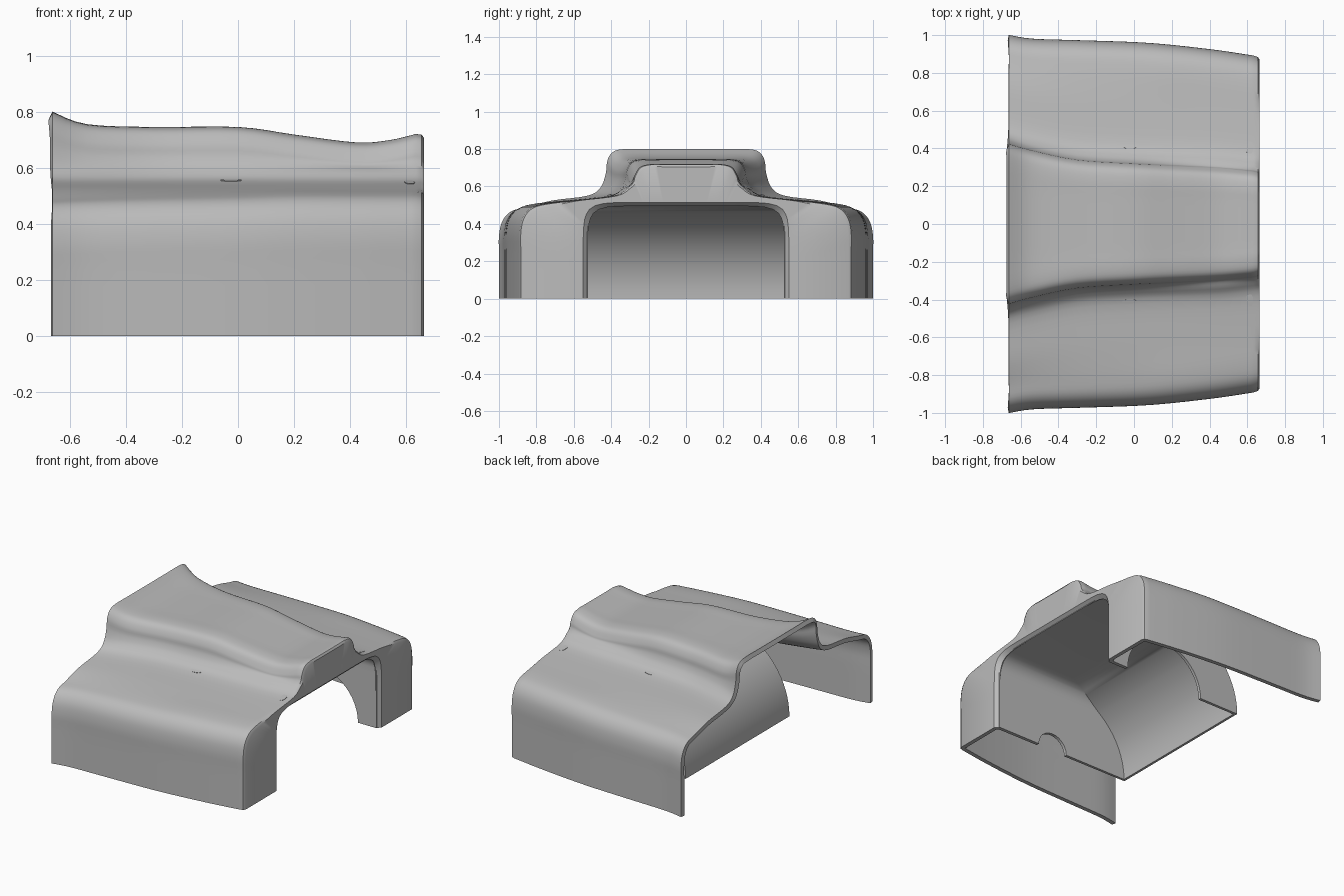
import bpy
import bmesh
from math import sin, cos, pi, sqrt, radians
from mathutils import Vector

if "Cube" in bpy.data.objects:
    bpy.data.objects.remove(bpy.data.objects["Cube"], do_unlink=True)

grey = bpy.data.materials.new("plain_grey")
grey.use_nodes = True
grey.diffuse_color = (0.5, 0.5, 0.5, 1)
grey.node_tree.nodes["Principled BSDF"].inputs["Base Color"].default_value = (0.5, 0.5, 0.5, 1)


def smooth(pts, steps):
    """Smooth curve through points of any dimension."""
    p = [pts[0]] + list(pts) + [pts[-1]]
    out = []
    for a, b, c, d in zip(p, p[1:], p[2:], p[3:]):
        for i in range(steps):
            t = i / steps
            out.append([0.5 * (2 * v + (w - u) * t + (2 * u - 5 * v + 4 * w - q) * t * t
                               + (3 * v - u - 3 * w + q) * t ** 3)
                        for u, v, w, q in zip(a, b, c, d)])
    return out + [list(pts[-1])]


def activate(ob):
    bpy.ops.object.select_all(action='DESELECT')
    ob.select_set(True)
    bpy.context.view_layer.objects.active = ob


def sheet(name, grids, thickness):
    """Mesh from grids of points, merged and thickened behind its faces."""
    bm = bmesh.new()
    for rows in grids:
        vs = [[bm.verts.new(p) for p in row] for row in rows]
        for a, b in zip(vs, vs[1:]):
            for i in range(len(a) - 1):
                bm.faces.new((a[i], a[i + 1], b[i + 1], b[i]))
    bmesh.ops.remove_doubles(bm, verts=bm.verts, dist=1e-5)
    mesh = bpy.data.meshes.new(name)
    bm.to_mesh(mesh)
    bm.free()
    mesh.materials.append(grey)
    ob = bpy.data.objects.new(name, mesh)
    bpy.context.collection.objects.link(ob)
    activate(ob)
    mod = ob.modifiers.new("thickness", 'SOLIDIFY')
    mod.thickness = thickness
    mod.offset = -1
    bpy.ops.object.modifier_apply(modifier=mod.name)
    return ob


def cut_arch(ob, x, y, radius):
    """Cut a half-round opening in the bottom of an upright side."""
    bpy.ops.mesh.primitive_cylinder_add(vertices=48, radius=radius, depth=0.2,
                                        location=(x, y, 0), rotation=(pi / 2, 0, 0))
    cutter = bpy.context.object
    cutter.hide_render = True
    activate(ob)
    mod = ob.modifiers.new("arch", 'BOOLEAN')
    mod.operation = 'DIFFERENCE'
    mod.solver = 'EXACT'
    mod.object = cutter
    bpy.ops.object.modifier_apply(modifier=mod.name)
    bpy.data.objects.remove(cutter, do_unlink=True)


def slot(name, ob, x, y, rx, ry):
    """Thin oval slot marker lying on the surface."""
    hit, loc, normal, _ = ob.ray_cast(Vector((x, y, 2)), Vector((0, 0, -1)))
    bpy.ops.mesh.primitive_cylinder_add(vertices=32, radius=1, depth=1, location=loc,
                                        rotation=normal.to_track_quat('Z', 'Y').to_euler())
    plate = bpy.context.object
    plate.name = name
    # the tracked frame may turn the long side, so the sizes follow the world x axis
    local_x = plate.rotation_euler.to_matrix().col[0]
    plate.scale = (rx, ry, 0.004) if abs(local_x.x) > 0.7 else (ry, rx, 0.004)
    plate.data.materials.append(grey)


def finish(ob):
    activate(ob)
    bpy.ops.object.shade_smooth_by_angle(angle=radians(35))


def section(w, h, top, s):
    """Cross-section: side wall, shoulder, wing, raised middle."""
    half = smooth([
        (w, 0), (w, s / 2), (w, s - 0.12), (w - 0.018, s - 0.04), (w - 0.065, s + 0.012),
        (w - 0.15, s + 0.035), ((w + h) / 2, 0.525), (h + 0.1, 0.55), (h + 0.03, 0.59),
        (h, (0.53 + top) / 2), (h - 0.01, top - 0.06), (h - 0.04, top - 0.015),
        (h - 0.1, top), (h * 0.4, top), (0, top)], 4)
    return half + [(-y, z) for y, z in half[-2::-1]]


def to_opening(y, z, a, b):
    """Slide a point toward the centre onto a rounded opening."""
    k = (abs(y / a) ** 10 + abs(z / b) ** 10) ** -0.1
    return y * k, z * k


# Body shell: x, half width, middle half width, top height, shoulder height
stations = smooth([
    (-0.663, 1.0, 0.43, 0.80, 0.455), (-0.54, 0.98, 0.395, 0.755, 0.46),
    (-0.3, 0.972, 0.345, 0.745, 0.465), (0, 0.962, 0.325, 0.745, 0.47),
    (0.2, 0.947, 0.315, 0.718, 0.475), (0.42, 0.922, 0.305, 0.69, 0.475),
    (0.54, 0.905, 0.295, 0.698, 0.475), (0.635, 0.89, 0.285, 0.72, 0.475)], 4)
stations += [(0.656, 0.883, 0.28, 0.717, 0.472), (0.665, 0.868, 0.268, 0.705, 0.46)]
rows = [[(x, y, z) for y, z in section(*rest)] for x, *rest in stations]
last = rows[-1]

# End wall and the chamfered rim of its opening
for x, a, b in ((0.665, 0.55, 0.515), (0.64, 0.525, 0.495)):
    rows.append([(x, *to_opening(y, z, a, b)) for _, y, z in last])
shell = sheet("body_shell", [rows], 0.028)
finish(shell)

# Small slots on the wings
for side, label in ((1, "left"), (-1, "right")):
    slot(label + "_middle_slot", shell, -0.025, side * 0.41, 0.038, 0.012)
    slot(label + "_end_slot", shell, 0.613, side * 0.4, 0.018, 0.035)

# Tunnel: rounded arch that ends in a curved back panel
A, B, R, CX = 0.525, 0.495, 0.1, 0.135
half = [(A, i * (B - R) / 10) for i in range(10)]
half += [(A - R + R * cos(i * pi / 20), B - R + R * sin(i * pi / 20)) for i in range(11)]
full = half + [(-y, z) for y, z in reversed(half)]


def back(z):
    return CX - sqrt(max(0, B * B - z * z))


tube = [[(0.645, y, z) for y, z in full], [(back(z), y, z) for y, z in full]]
panel = [[(back(z), -y, z), (back(z), y, z)] for y, z in half]
tunnel = sheet("tunnel_liner", [tube, panel], 0.024)

# Arched cut-outs in the bottom of the tunnel sides
cut_arch(tunnel, 0.215, A, 0.295)
cut_arch(tunnel, 0.215, -A, 0.11)
finish(tunnel)
